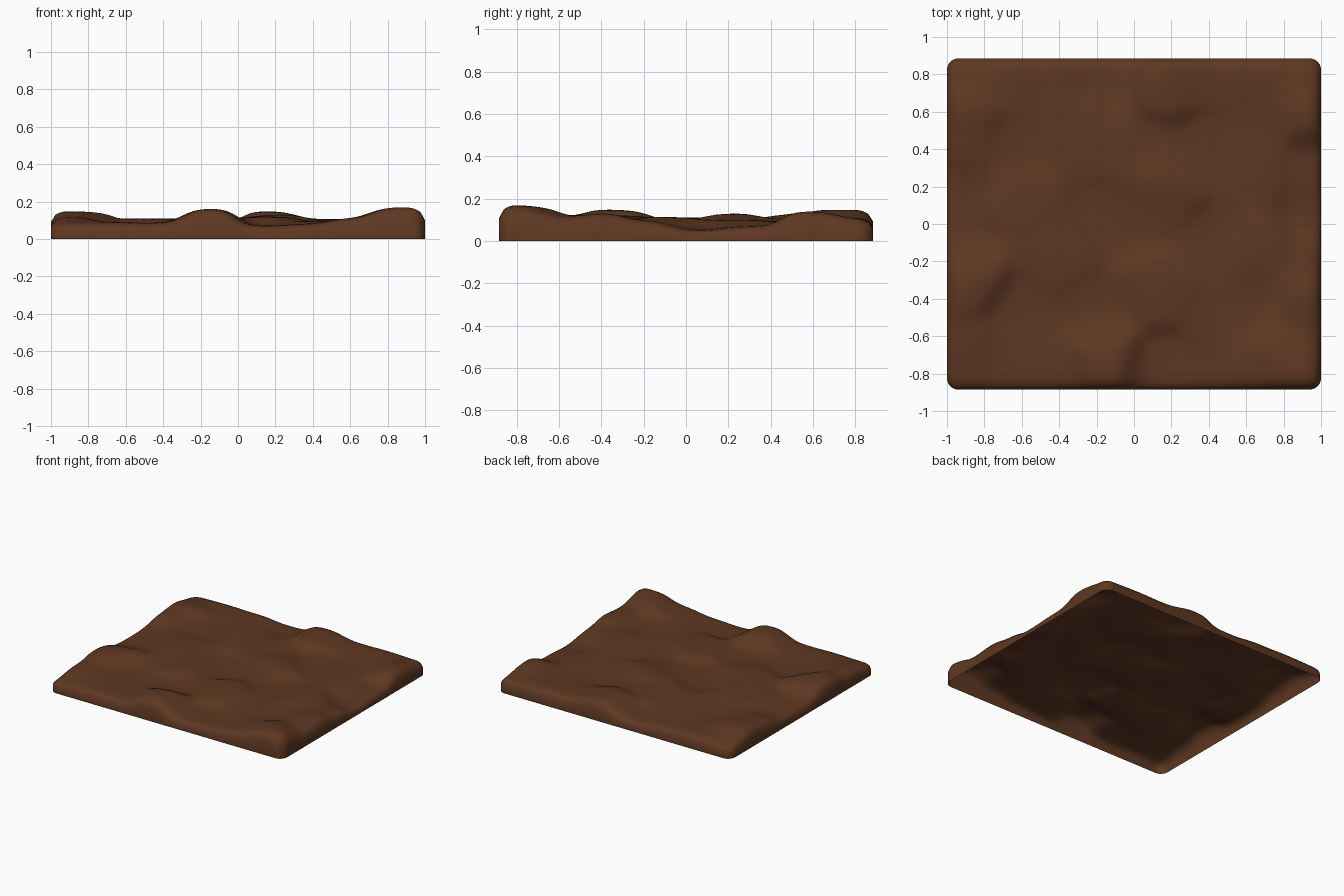
import bpy, bmesh, math

if "Cube" in bpy.data.objects:
    bpy.data.objects.remove(bpy.data.objects["Cube"])

HX, HY, CORNER = 1.0, 0.885, 0.06
NX, NY = 84, 74

# Ridges and hollows that shape the ground: (x, y, height)
MOUNDS = [
    (-.93, -.84, .08), (-.69, -.8, .09), (-.42, -.8, .085), (-.16, -.76, .165),
    (.14, -.8, .07), (.36, -.8, .08), (.6, -.78, .11), (.83, -.74, .175),
    (.95, -.55, .10), (.93, -.42, .145), (.95, -.2, .095), (.95, .05, .05),
    (.95, .29, .07), (.93, .62, .145), (.93, .82, .10),
    (.7, .8, .11), (.42, .8, .105), (.19, .78, .15), (-.14, .82, .075),
    (-.45, .8, .095), (-.7, .8, .10), (-.93, .82, .09),
    (-.9, .63, .15), (-.93, .44, .12), (-.95, .19, .075), (-.95, -.07, .075),
    (-.9, -.3, .15), (-.93, -.66, .12),
    (-.6, -.5, .08), (-.39, -.16, .11), (-.6, .1, .11), (-.65, .4, .09),
    (-.3, .5, .10), (0, .38, .105), (.1, .05, .08), (-.12, 0, .075),
    (.14, -.34, .12), (-.2, -.45, .08), (.45, -.5, .095), (.4, -.1, .085),
    (.68, -.14, .115), (.65, -.42, .085), (.4, .4, .09), (.16, .17, .14),
    (.65, .25, .10), (.66, .55, .09),
]


def ground_height(x, y):
    total, weight = 0.0009, 0.01
    for mx, my, mz in MOUNDS:
        w = math.exp(-((x - mx) ** 2 + (y - my) ** 2) / (2 * 0.1 ** 2))
        total += w * mz
        weight += w
    return total / weight


def rim(inset):
    # Rounded shoulder near an outer edge
    t = max(0.0, 1 - inset / 0.09)
    return 0.62 + 0.38 * math.sqrt(max(0.0, 1 - t * t))


def round_corner(x, y):
    # Bend each square corner of the grid into a small round one
    u = (abs(x) - HX + CORNER) / CORNER
    v = (abs(y) - HY + CORNER) / CORNER
    if u <= 0 or v <= 0:
        return x, y
    u, v = u * math.sqrt(1 - v * v / 2), v * math.sqrt(1 - u * u / 2)
    return (math.copysign(HX - CORNER + u * CORNER, x),
            math.copysign(HY - CORNER + v * CORNER, y))


# Uneven top surface with a softened rim and lower corners
bm = bmesh.new()
bmesh.ops.create_grid(bm, x_segments=NX, y_segments=NY, size=1)
for vert in bm.verts:
    x, y = vert.co.x * HX, vert.co.y * HY
    h = ground_height(x, y) * rim(HX - abs(x)) * rim(HY - abs(y))
    x, y = round_corner(x, y)
    vert.co = (x, y, h)

# Side walls down to the open underside
border = [e for e in bm.edges if e.is_boundary]
walls = bmesh.ops.extrude_edge_only(bm, edges=border)
for item in walls["geom"]:
    if isinstance(item, bmesh.types.BMVert):
        item.co.z = 0
bmesh.ops.recalc_face_normals(bm, faces=bm.faces)
if sum(f.normal.z for f in bm.faces) < 0:
    bmesh.ops.reverse_faces(bm, faces=bm.faces)
for face in bm.faces:
    face.smooth = True

mesh = bpy.data.meshes.new("soil_patch")
bm.to_mesh(mesh)
bm.free()
soil = bpy.data.materials.new("dark brown soil")
soil.diffuse_color = (0.112, 0.039, 0.016, 1)
soil.use_nodes = True
soil.node_tree.nodes["Principled BSDF"].inputs["Base Color"].default_value = soil.diffuse_color
mesh.materials.append(soil)
patch = bpy.data.objects.new("soil_patch", mesh)
bpy.context.collection.objects.link(patch)
